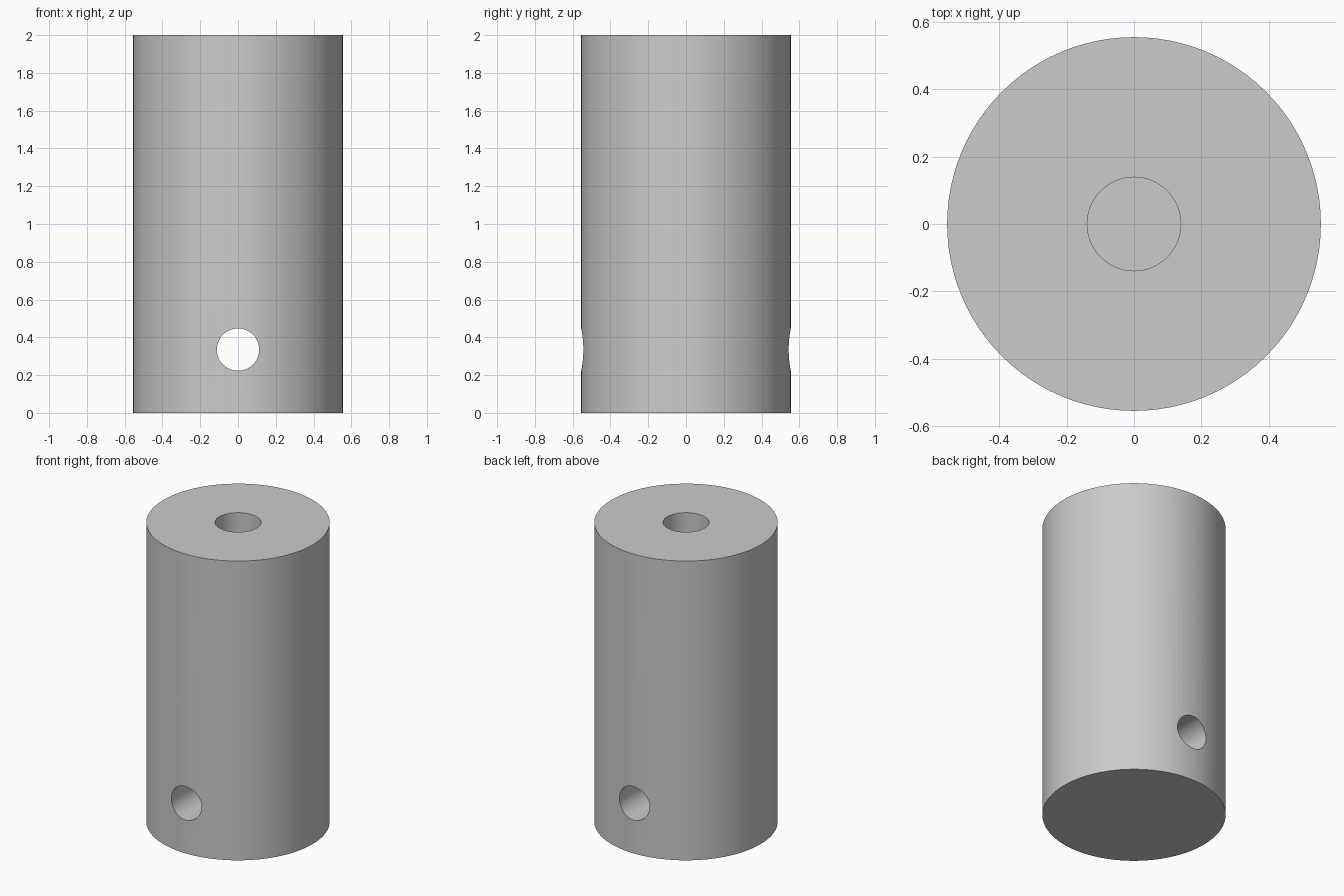
import bpy
import math

cube = bpy.data.objects.get("Cube")
if cube:
    bpy.data.objects.remove(cube, do_unlink=True)

# Plain grey finish
grey = bpy.data.materials.new("plain_grey")
grey.use_nodes = True
colour = (0.6, 0.6, 0.6, 1)
grey.diffuse_color = colour
grey.node_tree.nodes["Principled BSDF"].inputs["Base Color"].default_value = colour


def cylinder(name, radius, length, location, rotation=(0, 0, 0), sides=96):
    bpy.ops.mesh.primitive_cylinder_add(vertices=sides, radius=radius, depth=length,
                                        location=location, rotation=rotation)
    obj = bpy.context.object
    obj.name = name
    obj.data.materials.append(grey)
    return obj


def drill(body, cutter):
    cutter.hide_render = True
    cut = body.modifiers.new(cutter.name, 'BOOLEAN')
    cut.operation = 'DIFFERENCE'
    cut.solver = 'EXACT'
    cut.object = cutter
    bpy.context.view_layer.objects.active = body
    bpy.ops.object.modifier_apply(modifier=cut.name)
    bpy.data.objects.remove(cutter, do_unlink=True)


# Solid round body
height = 2.0
body = cylinder("cylinder_body", 0.555, height, (0, 0, height / 2))

# Blind bore from the top, stopping above the cross hole
bore_floor = 0.89
bore_top = height + 0.1
drill(body, cylinder("top_bore", 0.139, bore_top - bore_floor,
                     (0, 0, (bore_top + bore_floor) / 2), sides=64))

# Cross hole running front to back
drill(body, cylinder("cross_hole", 0.112, 1.4, (0, 0, 0.335),
                     (math.pi / 2, 0, 0), sides=64))

# Smooth walls with crisp rims
bpy.ops.object.select_all(action='DESELECT')
body.select_set(True)
bpy.context.view_layer.objects.active = body
bpy.ops.object.shade_smooth_by_angle(angle=math.radians(30))
